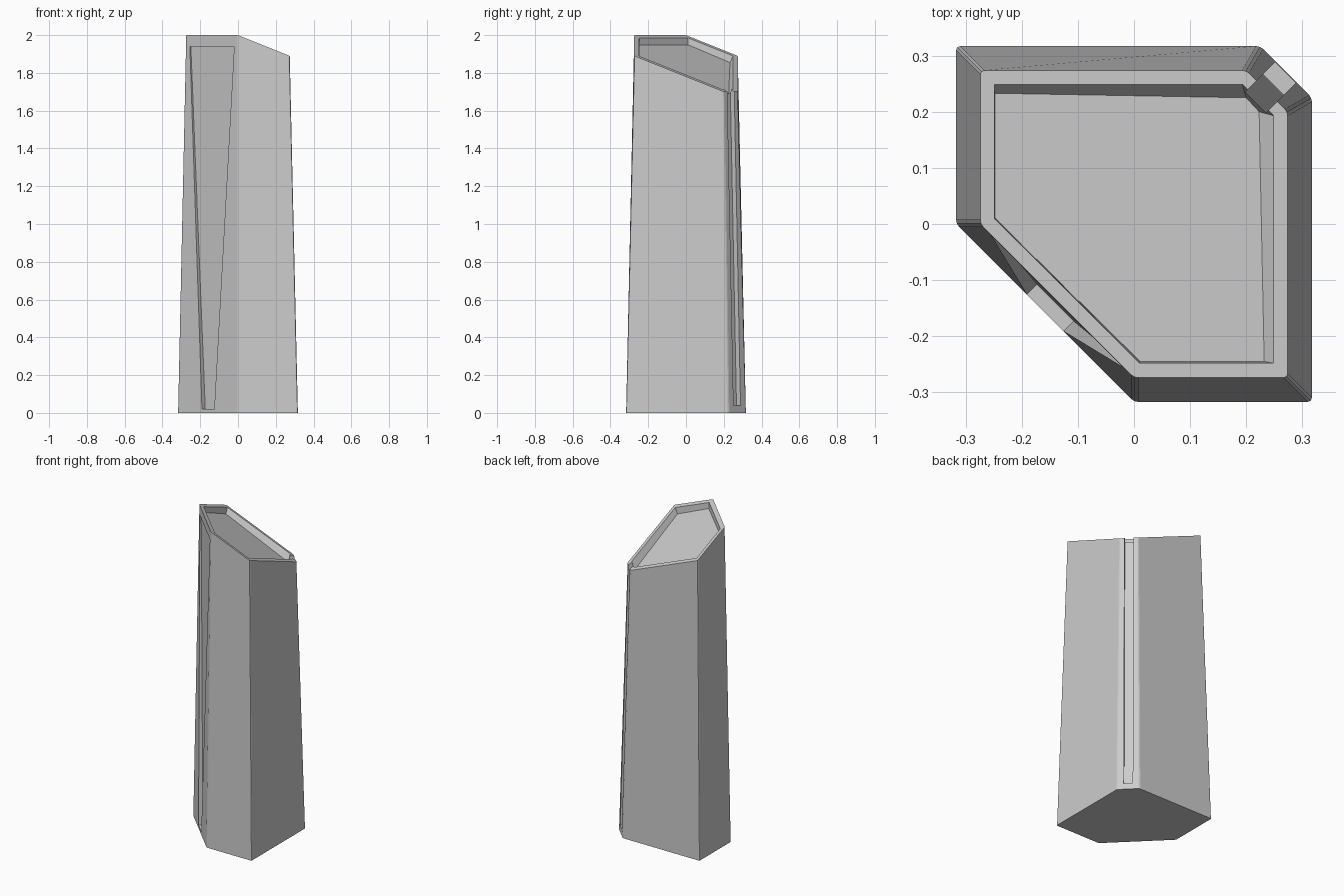
import bpy
import bmesh
from math import sqrt
from mathutils import Vector

if "Cube" in bpy.data.objects:
    bpy.data.objects.remove(bpy.data.objects["Cube"], do_unlink=True)

grey = bpy.data.materials.new("plain grey")
grey.use_nodes = True
colour = (0.6, 0.6, 0.6, 1)
grey.diffuse_color = colour
grey.node_tree.nodes["Principled BSDF"].inputs["Base Color"].default_value = colour


def outline(half, front, cut):
    """Square footprint with a wide front cut and a narrow back cut."""
    return [(-half, 0), (0, -front), (half, -front),
            (half, cut), (cut, half), (-half, half)]


def slope(x, y, drop=0.0, fall=0.4):
    """Height of the slanted top, highest along the wide cut."""
    return 2 - drop - fall * max(0, x + y + 0.275)


def loft(name, loops, bevel=0.0):
    """Closed solid through loops of equal length."""
    bm = bmesh.new()
    rings = [[bm.verts.new(p) for p in loop] for loop in loops]
    n = len(rings[0])
    bm.faces.new(rings[0][::-1])
    bm.faces.new(rings[-1])
    for a, b in zip(rings, rings[1:]):
        for i in range(n):
            j = (i + 1) % n
            bm.faces.new((a[i], a[j], b[j], b[i]))
    if bevel:
        corners = [bm.edges.get((a, b)) for a, b in zip(rings[0], rings[1])]
        bmesh.ops.bevel(bm, geom=corners, offset=bevel, segments=2,
                        profile=0.5, affect='EDGES')
    bmesh.ops.recalc_face_normals(bm, faces=bm.faces[:])
    mesh = bpy.data.meshes.new(name)
    bm.to_mesh(mesh)
    bm.free()
    mesh.materials.append(grey)
    obj = bpy.data.objects.new(name, mesh)
    bpy.context.collection.objects.link(obj)
    return obj


def slot(name, sign, sections):
    """Cutter facing along the diagonal; sections are (z, inner, outer, half width)."""
    normal = Vector((sign, sign, 0)) / sqrt(2)
    side = Vector((-sign, sign, 0)) / sqrt(2)
    loops = []
    for z, inner, outer, half in sections:
        up = Vector((0, 0, z))
        loops.append([normal * d + side * s + up for d, s in
                      ((inner, -half), (outer, -half), (outer, half), (inner, half))])
    return loft(name, loops)


def carve(target, cutter):
    """Subtract the cutter and remove it."""
    cutter.hide_render = True
    mod = target.modifiers.new(cutter.name, 'BOOLEAN')
    mod.operation = 'DIFFERENCE'
    mod.solver = 'EXACT'
    mod.object = cutter
    bpy.context.view_layer.objects.active = target
    bpy.ops.object.modifier_apply(modifier=mod.name)
    bpy.data.objects.remove(cutter, do_unlink=True)


# Tapered body with a slanted rim and a shallow sunken top
base = [(x, y, 0) for x, y in outline(0.317, 0.317, 0.225)]
rim = [(x, y, slope(x, y)) for x, y in outline(0.274, 0.274, 0.2)]
lip = [(-0.249, 0.01), (0.01, -0.248), (0.249, -0.248),
       (0.249, 0.193), (0.193, 0.249), (-0.249, 0.249)]
lip = [(x, y, slope(x, y)) for x, y in lip]
floor = [(-0.248, 0.011), (0.011, -0.245), (0.232, -0.245),
         (0.223, 0.2), (0.2, 0.225), (-0.248, 0.233)]
floor = [(x, y, slope(x, y, 0.035, 0.425)) for x, y in floor]
body = loft("tower_body", [base, rim, lip, floor], bevel=0.007)

# Narrow groove up the back corner, open through the rim
carve(body, slot("back_groove", 1, [(0.04, 0.352, 0.45, 0.026),
                                    (1.85, 0.302, 0.40, 0.026)]))

# Long wedge-shaped recess on the wide front cut
carve(body, slot("front_recess", -1, [(0.02, 0.199, 0.30, 0.046),
                                      (1.94, 0.187, 0.30, 0.166)]))
